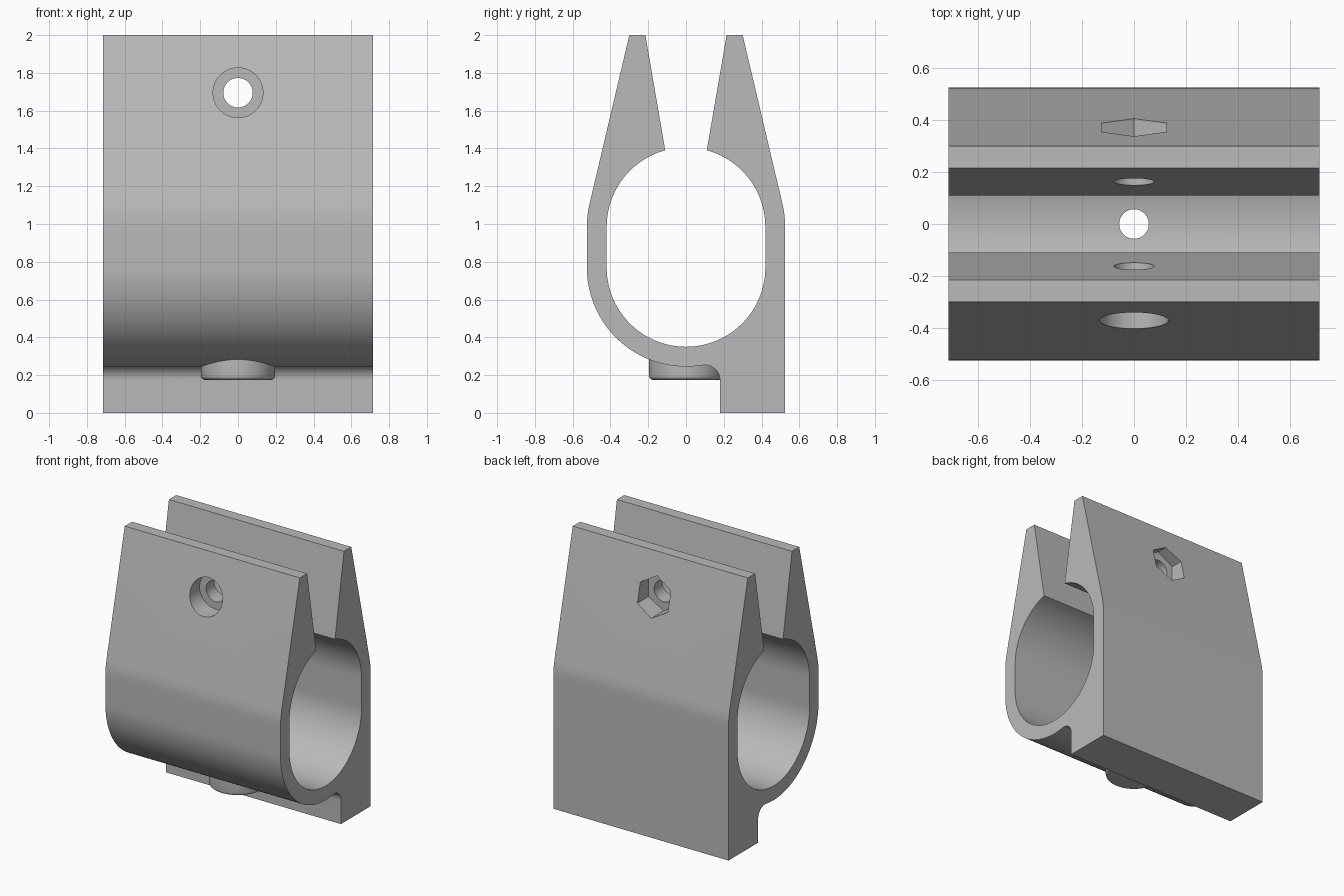
import bpy, bmesh, math
from mathutils import Matrix

cube = bpy.data.objects.get("Cube")
if cube:
    bpy.data.objects.remove(cube, do_unlink=True)

grey = bpy.data.materials.new("plain grey")
grey.use_nodes = True
colour = (0.49, 0.49, 0.49, 1)
grey.diffuse_color = colour
grey.node_tree.nodes["Principled BSDF"].inputs["Base Color"].default_value = colour

HALF = 0.715              # half length along x
R_OUT, R_IN = 0.525, 0.42
LOW, HIGH = 0.77, 0.985   # centres of the lower and upper arcs
BOLT_Z = 1.695


def arc(cy, cz, r, start, end, steps):
    """Points of an arc in the y-z plane, angles in degrees."""
    angles = [math.radians(start + (end - start) * i / steps) for i in range(steps + 1)]
    return [(cy + r * math.cos(a), cz + r * math.sin(a)) for a in angles]


def make_object(name, bm):
    bmesh.ops.recalc_face_normals(bm, faces=bm.faces)
    mesh = bpy.data.meshes.new(name)
    bm.to_mesh(mesh)
    bm.free()
    mesh.materials.append(grey)
    obj = bpy.data.objects.new(name, mesh)
    bpy.context.collection.objects.link(obj)
    return obj


def cylinder(name, r, length, matrix, sides=64, bevel=0):
    bm = bmesh.new()
    bmesh.ops.create_cone(bm, cap_ends=True, segments=sides, radius1=r, radius2=r, depth=length)
    if bevel:
        rim = [e for e in bm.edges if all(v.co.z < 0 for v in e.verts)]
        bmesh.ops.bevel(bm, geom=rim, offset=bevel, segments=5, profile=0.5, affect='EDGES')
    bm.transform(matrix)
    return make_object(name, bm)


def along_y(y, z):
    return Matrix.Translation((0, y, z)) @ Matrix.Rotation(math.pi / 2, 4, 'X')


# Clamp cross-section: jaws, bore, rounded front and square foot
tip = (0.3, 2.0)
rise = tip[1] - HIGH
tangent = math.degrees(math.atan2(rise, tip[0]) - math.acos(R_OUT / math.hypot(tip[0], rise)))
mouth = math.degrees(math.acos(0.11 / R_IN))
fillet = 0.08
fillet_y = 0.18 - fillet
fillet_z = LOW - math.sqrt((R_OUT + fillet) ** 2 - fillet_y ** 2)
touch = math.degrees(math.atan2(fillet_z - LOW, fillet_y))

profile = [(0.18, 0), (R_OUT, 0)]
profile += arc(0, HIGH, R_OUT, 0, tangent, 6)
profile += [tip, (0.215, 2.0)]
profile += arc(0, HIGH, R_IN, mouth, 0, 24)
profile += arc(0, LOW, R_IN, 0, -180, 60)
profile += arc(0, HIGH, R_IN, 180, 180 - mouth, 24)
profile += [(-0.215, 2.0), (-tip[0], tip[1])]
profile += arc(0, HIGH, R_OUT, 180 - tangent, 180, 6)
profile += arc(0, LOW, R_OUT, 180, 360 + touch, 40)
profile += arc(fillet_y, fillet_z, fillet, 180 + touch, 0, 16)[1:]

bm = bmesh.new()
face = bm.faces.new([bm.verts.new((-HALF, y, z)) for y, z in profile])
swept = bmesh.ops.extrude_face_region(bm, geom=[face])
bmesh.ops.translate(bm, vec=(2 * HALF, 0, 0),
                    verts=[g for g in swept["geom"] if isinstance(g, bmesh.types.BMVert)])
clamp = make_object("clamp_body", bm)

# Round boss under the bore, then the bolt holes and recesses
boss = cylinder("bottom_boss", 0.195, 0.135, Matrix.Translation((0, 0, 0.2425)), bevel=0.02)
drain = cylinder("bottom_hole_cutter", 0.057, 0.6, Matrix.Translation((0, 0, 0.3)), 48)
bolt = cylinder("bolt_hole_cutter", 0.078, 1.4, along_y(0, BOLT_Z), 48)
head = cylinder("bolt_head_cutter", 0.132, 0.4, along_y(-0.46, BOLT_Z))
nut = cylinder("nut_cutter", 0.144, 0.4, along_y(0.46, BOLT_Z), 6)

# Turn the nut recess so that a corner points up
top = max(v.co.z for v in nut.data.vertices)
if top < BOLT_Z + 0.14:
    turn = Matrix.Translation((0, 0, BOLT_Z)) @ Matrix.Rotation(math.pi / 6, 4, 'Y')
    nut.data.transform(turn @ Matrix.Translation((0, 0, -BOLT_Z)))

cuts = [(boss, 'UNION')] + [(c, 'DIFFERENCE') for c in (drain, bolt, head, nut)]
bpy.context.view_layer.objects.active = clamp
for tool, operation in cuts:
    mod = clamp.modifiers.new(tool.name, 'BOOLEAN')
    mod.operation = operation
    mod.solver = 'EXACT'
    mod.object = tool
    bpy.ops.object.modifier_apply(modifier=mod.name)
for tool, operation in cuts:
    bpy.data.objects.remove(tool, do_unlink=True)

bpy.ops.object.select_all(action='DESELECT')
clamp.select_set(True)
bpy.ops.object.shade_smooth_by_angle(angle=math.radians(25))
